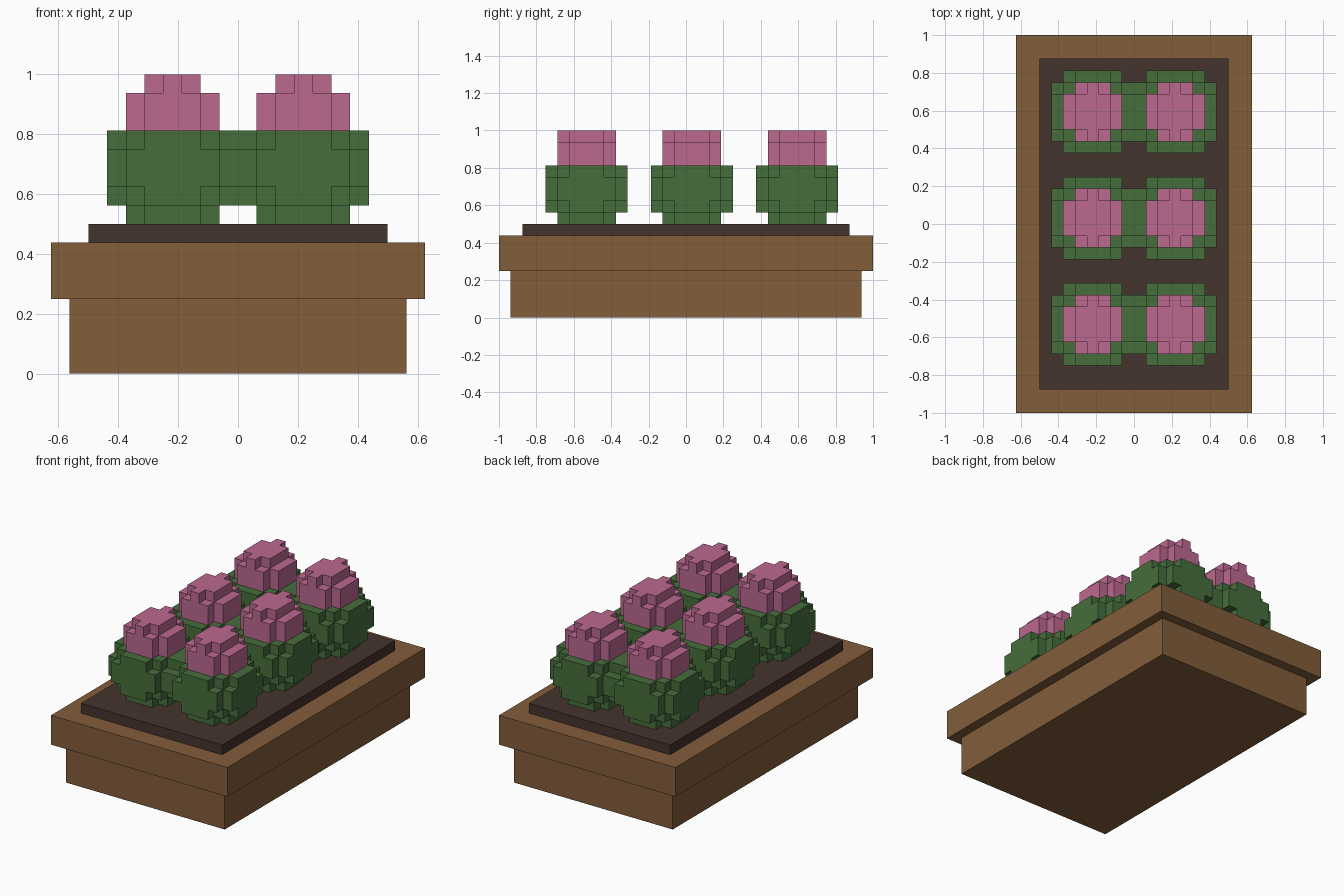
import bpy
import bmesh

if "Cube" in bpy.data.objects:
    bpy.data.objects.remove(bpy.data.objects["Cube"], do_unlink=True)

U = 1 / 16  # edge of one block


def material(name, rgb):
    linear = [((c / 255 + 0.055) / 1.055) ** 2.4 for c in rgb] + [1]
    mat = bpy.data.materials.new(name)
    mat.use_nodes = True
    mat.diffuse_color = linear
    bsdf = mat.node_tree.nodes["Principled BSDF"]
    bsdf.inputs["Base Color"].default_value = linear
    bsdf.inputs["Roughness"].default_value = 0.9
    return mat


def prism(bm, quadrant, z0, z1):
    """Extrude an outline given by its +x +y quadrant, mirrored in x and y."""
    back = quadrant[::-1]
    outline = (quadrant + [(-x, y) for x, y in back]
               + [(-x, -y) for x, y in quadrant] + [(x, -y) for x, y in back])
    base = bm.faces.new([bm.verts.new((x * U, y * U, z0 * U)) for x, y in outline])
    top = bmesh.ops.extrude_face_region(bm, geom=[base])["geom"]
    verts = [v for v in top if isinstance(v, bmesh.types.BMVert)]
    bmesh.ops.translate(bm, verts=verts, vec=(0, 0, (z1 - z0) * U))


def layered_mesh(name, layers, mat):
    bm = bmesh.new()
    for quadrant, z0, z1 in layers:
        prism(bm, quadrant, z0, z1)
    bmesh.ops.recalc_face_normals(bm, faces=bm.faces)
    mesh = bpy.data.meshes.new(name)
    bm.to_mesh(mesh)
    bm.free()
    mesh.materials.append(mat)
    return mesh


def place(name, mesh, x=0, y=0):
    obj = bpy.data.objects.new(name, mesh)
    obj.location = (x * U, y * U, 0)
    bpy.context.collection.objects.link(obj)


wood = material("brown wood", (130, 93, 58))
earth = material("dark soil", (69, 51, 45))
leaf = material("leaf green", (70, 110, 60))
petal = material("petal pink", (187, 104, 143))

# Planter box and soil
place("planter_base", layered_mesh("planter_base", [([(9, 15)], 0, 4)], wood))
place("planter_rim", layered_mesh("planter_rim", [([(10, 16)], 4, 7)], wood))
place("soil", layered_mesh("soil", [([(8, 14)], 7, 8)], earth))

# Stepped outlines, one quadrant each
small = [(2.5, 1.5), (1.5, 1.5), (1.5, 2.5)]
medium = [(3.5, 1.5), (2.5, 1.5), (2.5, 2.5), (1.5, 2.5), (1.5, 3.5)]
wide = [(3.5, 2.5), (2.5, 2.5), (2.5, 3.5)]
tip = [(1.5, 1.5), (0.5, 1.5), (0.5, 2.5)]

bush = layered_mesh("bush", [(small, 8, 9), (medium, 9, 10),
                             (wide, 10, 12), (medium, 12, 13)], leaf)
blossom = layered_mesh("blossom", [(small, 13, 15), (tip, 15, 16)], petal)

# Two columns of three flowering bushes
for side, x in (("right", -3.5), ("left", 3.5)):
    for row, y in (("front", -8.5), ("middle", 0.5), ("back", 9.5)):
        place(f"{row}_{side}_bush", bush, x, y)
        place(f"{row}_{side}_blossom", blossom, x, y)
